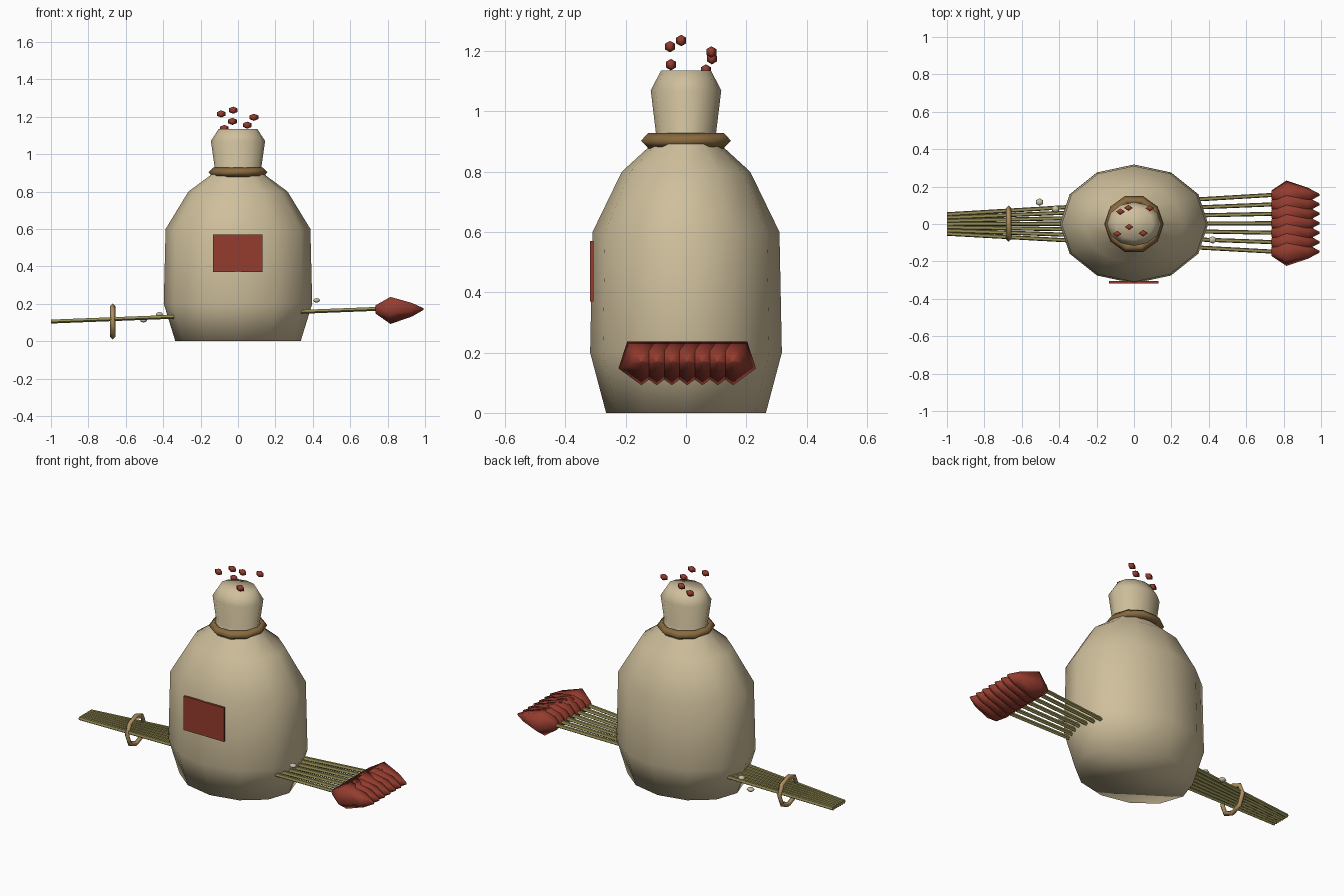
import bpy, bmesh, math
from mathutils import Vector, Matrix

if "Cube" in bpy.data.objects:
    bpy.data.objects.remove(bpy.data.objects["Cube"])


def material(name, rgb):
    m = bpy.data.materials.new(name)
    m.diffuse_color = (*rgb, 1)
    m.use_nodes = True
    m.node_tree.nodes["Principled BSDF"].inputs["Base Color"].default_value = m.diffuse_color
    return m


BURLAP = material("burlap", (0.62, 0.52, 0.33))
RED = material("brick red", (0.30, 0.045, 0.028))
OLIVE = material("dry olive", (0.30, 0.27, 0.09))
BROWN = material("rope brown", (0.25, 0.145, 0.05))
STRAW = material("straw", (0.43, 0.28, 0.115))
CREAM = material("cream", (0.58, 0.52, 0.37))


def finish(name, bm, mat, smooth=True):
    bmesh.ops.recalc_face_normals(bm, faces=bm.faces)
    for f in bm.faces:
        f.smooth = smooth
    me = bpy.data.meshes.new(name)
    bm.to_mesh(me)
    bm.free()
    me.materials.append(mat)
    ob = bpy.data.objects.new(name, me)
    bpy.context.collection.objects.link(ob)
    return ob


def loft(bm, rings):
    """Skin a list of vertex-position rings and cap both ends."""
    rows = [[bm.verts.new(p) for p in ring] for ring in rings]
    n = len(rows[0])
    for a, b in zip(rows, rows[1:]):
        for i in range(n):
            j = (i + 1) % n
            bm.faces.new((a[i], a[j], b[j], b[i]))
    bm.faces.new(rows[0])
    bm.faces.new(rows[-1])


def x_ring(x, y, z, r, n, start=-math.pi / 2):
    """Polygon facing along x, first corner at the start angle."""
    return [Vector((x, y + r * math.cos(start + math.tau * i / n),
                    z + r * math.sin(start + math.tau * i / n))) for i in range(n)]


def torus(name, mat, major, minor, n, matrix):
    bm = bmesh.new()
    rows = []
    for i in range(n):
        a = math.tau * i / n
        row = []
        for k in range(4):
            b = math.pi / 2 * k
            r = major + minor * math.cos(b)
            row.append(bm.verts.new(matrix @ Vector(
                (r * math.cos(a), r * math.sin(a), minor * math.sin(b)))))
        rows.append(row)
    for i in range(n):
        a, b = rows[i], rows[(i + 1) % n]
        for k in range(4):
            bm.faces.new((a[k], b[k], b[(k + 1) % 4], a[(k + 1) % 4]))
    return finish(name, bm, mat)


def pebble(name, mat, loc, size, u, v):
    bm = bmesh.new()
    bmesh.ops.create_uvsphere(bm, u_segments=u, v_segments=v, radius=1)
    bm.transform(Matrix.Translation(loc) @ Matrix.Diagonal((*size, 1)))
    return finish(name, bm, mat)


# Sack: oval cross-sections (height, half width, half depth)
profile = [(0, 0.335, 0.265), (0.2, 0.397, 0.318), (0.6, 0.387, 0.31),
           (0.8, 0.265, 0.213), (0.885, 0.15, 0.12), (0.93, 0.125, 0.1),
           (1.07, 0.145, 0.117), (1.135, 0.103, 0.083)]
bm = bmesh.new()
loft(bm, [[Vector((w * math.cos(math.tau * i / 12), d * math.sin(math.tau * i / 12), z))
           for i in range(12)] for z, w, d in profile])
finish("sack", bm, BURLAP)

# Rope tied round the neck
torus("neck_tie", BROWN, 0.131, 0.026, 10, Matrix.Translation((0, 0, 0.903)))

# Patch on the front
bm = bmesh.new()
bmesh.ops.create_cube(bm, size=1)
bm.transform(Matrix.Translation((-0.002, -0.3125, 0.47)) @ Matrix.Diagonal((0.265, 0.013, 0.2, 1)))
finish("front_patch", bm, RED, smooth=False)

# Fan of stems passing through the sack, each with a pod on its end
COUNT = 7
for i in range(COUNT):
    t = 2 * i / (COUNT - 1) - 1
    y0, y1 = 0.052 * t, 0.004 + 0.152 * t
    bm = bmesh.new()
    loft(bm, [x_ring(-1.0, y0, 0.106, 0.0115, 5), x_ring(0.75, y1, 0.174, 0.0115, 5)])
    finish(f"stem_{i + 1}", bm, OLIVE, smooth=False)

    bm = bmesh.new()
    pod = [(0.735, 0.024), (0.815, 0.08), (0.93, 0.04), (0.992, 0.005)]
    loft(bm, [x_ring(x, y1, 0.172, r, 5) for x, r in pod])
    finish(f"pod_{i + 1}", bm, RED)

# Ring binding the tail of the stems
torus("stem_ring", STRAW, 0.082, 0.015, 8,
      Matrix.Translation((-0.67, 0.002, 0.105)) @ Matrix.Rotation(math.pi / 2, 4, 'Y'))

# Seeds floating over the mouth
seeds = [(-0.09, -0.053, 1.215), (-0.026, -0.016, 1.235), (-0.03, 0.086, 1.175),
         (0.05, -0.05, 1.155), (0.085, 0.084, 1.197), (-0.073, 0.066, 1.137)]
for i, p in enumerate(seeds):
    pebble(f"seed_{i + 1}", RED, p, (0.027, 0.019, 0.019), 4, 3)

# Pale kernels lying near the stems
kernels = [(-0.505, 0.117, 0.112), (-0.42, 0.08, 0.144), (0.42, -0.085, 0.218)]
for i, p in enumerate(kernels):
    pebble(f"kernel_{i + 1}", CREAM, p, (0.022, 0.02, 0.012), 6, 4)
